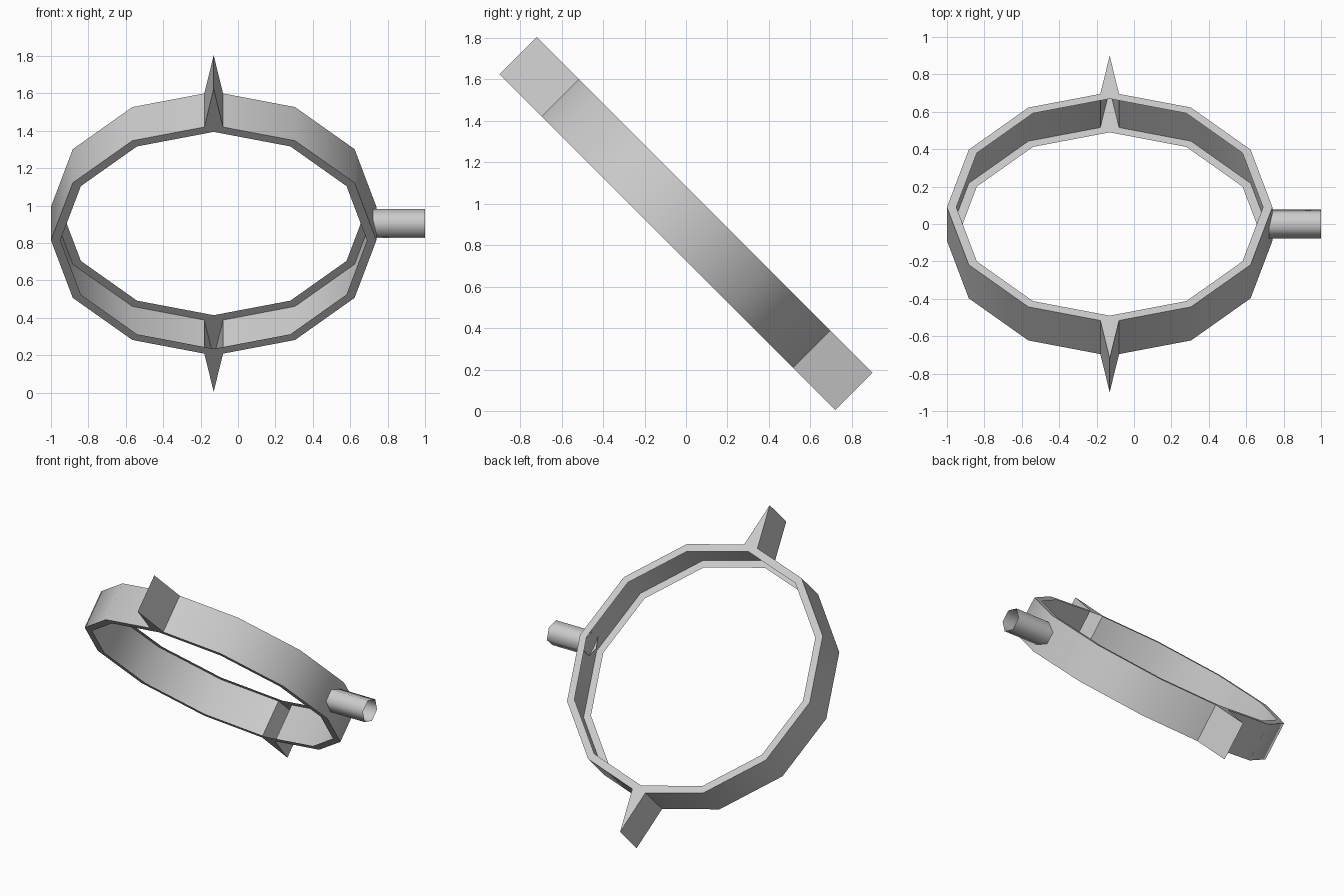
import bpy
import bmesh
from math import sin, cos, radians, pi

cube = bpy.data.objects.get("Cube")
if cube:
    bpy.data.objects.remove(cube, do_unlink=True)

SIDES = 12
OUTER, INNER = 0.87, 0.82
HALF_DEPTH = 0.127
SPIKE_TIP, SPIKE_HALF = 1.145, 0.05
CENTRE = (-0.13, 0, 0.904)

grey = bpy.data.materials.new("light grey")
grey.use_nodes = True
grey.diffuse_color = (0.6, 0.6, 0.6, 1)
grey.node_tree.nodes["Principled BSDF"].inputs["Base Color"].default_value = (0.6, 0.6, 0.6, 1)


def finish(bm, name, angle):
    """Turn the bmesh into a tilted, shaded object."""
    mesh = bpy.data.meshes.new(name)
    bm.to_mesh(mesh)
    bm.free()
    obj = bpy.data.objects.new(name, mesh)
    bpy.context.collection.objects.link(obj)
    mesh.materials.append(grey)
    obj.location = CENTRE
    obj.rotation_euler.x = radians(-45)
    bpy.ops.object.select_all(action="DESELECT")
    obj.select_set(True)
    bpy.context.view_layer.objects.active = obj
    bpy.ops.object.shade_smooth_by_angle(angle=radians(angle))
    return obj


def corner_points(i):
    """Outer outline at one corner: a single point, or three for a spike."""
    a = 2 * pi * i / SIDES
    if i % 6 != 3:
        return [(OUTER * cos(a), OUTER * sin(a))]
    s = 1 if i == 3 else -1
    base = OUTER - SPIKE_HALF * 0.268
    return [(s * SPIKE_HALF, s * base), (0, s * SPIKE_TIP), (-s * SPIKE_HALF, s * base)]


# Spiked hoop: an outer wall with a flat rim at each end, open inside
bm = bmesh.new()
rims = []
for z in (-HALF_DEPTH, HALF_DEPTH):
    outer = [[bm.verts.new((x, y, z)) for x, y in corner_points(i)] for i in range(SIDES)]
    inner = [bm.verts.new((INNER * cos(2 * pi * i / SIDES), INNER * sin(2 * pi * i / SIDES), z))
             for i in range(SIDES)]
    for i in range(SIDES):
        j = (i + 1) % SIDES
        faces = [[inner[i], outer[i][-1], outer[j][0], inner[j]]]
        if len(outer[i]) == 3:
            faces.append([inner[i]] + outer[i])
        for f in faces:
            bm.faces.new(f if z > 0 else f[::-1])
    rims.append([v for corner in outer for v in corner])
low, high = rims
for k in range(len(low)):
    n = (k + 1) % len(low)
    bm.faces.new((low[k], low[n], high[n], high[k]))
finish(bm, "spiked_hoop", 35)

# Hollow six-sided side peg
bm = bmesh.new()
start, end, radius = 0.85, 1.13, 0.08
rings = [[bm.verts.new((x, radius * sin(pi * k / 3), radius * cos(pi * k / 3))) for k in range(6)]
         for x in (start, end)]
for k in range(6):
    n = (k + 1) % 6
    bm.faces.new((rings[0][k], rings[1][k], rings[1][n], rings[0][n]))
bmesh.ops.recalc_face_normals(bm, faces=bm.faces)
finish(bm, "side_peg", 65)
